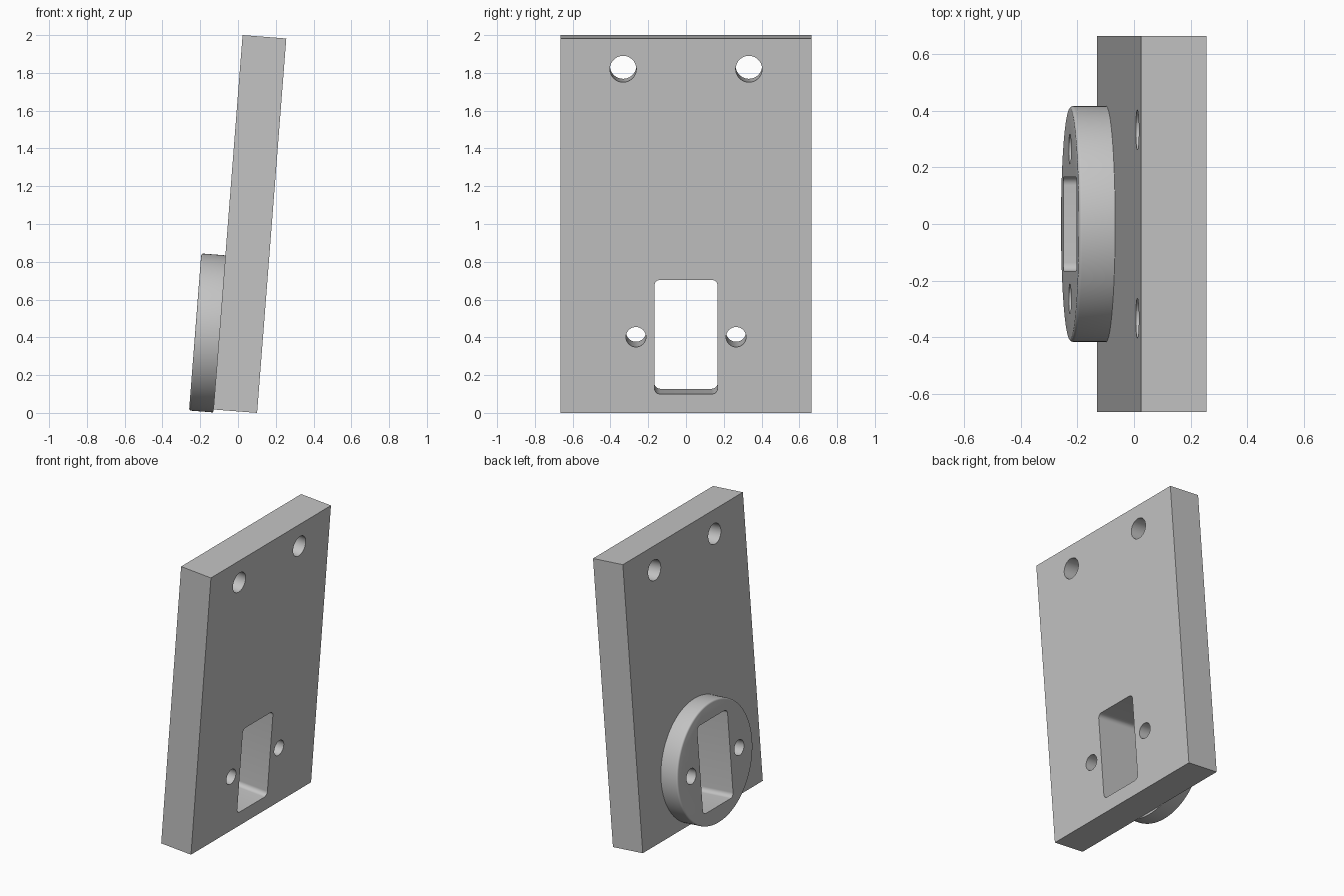
import bpy, bmesh, math
from mathutils import Matrix

if "Cube" in bpy.data.objects:
    bpy.data.objects.remove(bpy.data.objects["Cube"])

TILT = math.radians(4.46)
LENGTH, HALF_W = 1.988, 0.665      # plate height and half width
PLATE_T, DISC_T = 0.232, 0.128     # thicknesses, measured toward -x
DISC_R, DISC_Z, FILLET = 0.417, 0.4015, 0.012

grey = bpy.data.materials.new("light_grey")
grey.diffuse_color = (0.55, 0.55, 0.55, 1)
grey.use_nodes = True
grey.node_tree.nodes["Principled BSDF"].inputs["Base Color"].default_value = grey.diffuse_color


def circle(cy, cz, r, n):
    return [(cy + r * math.cos(2 * math.pi * i / n),
             cz + r * math.sin(2 * math.pi * i / n)) for i in range(n)]


def rounded_rect(cy, cz, hw, hh, r, n=8):
    pts = []
    for k, (sy, sz) in enumerate([(1, 1), (-1, 1), (-1, -1), (1, -1)]):
        for i in range(n + 1):
            a = math.pi / 2 * (k + i / n)
            pts.append((cy + sy * (hw - r) + r * math.cos(a),
                        cz + sz * (hh - r) + r * math.sin(a)))
    return pts


def loft(name, sections):
    """Closed solid through (x, outline) sections lying in planes of constant x."""
    bm = bmesh.new()
    rings = [[bm.verts.new((x, y, z)) for y, z in pts] for x, pts in sections]
    for a, b in zip(rings, rings[1:]):
        for i in range(len(a)):
            j = (i + 1) % len(a)
            bm.faces.new((a[i], a[j], b[j], b[i]))
    bm.faces.new(rings[0])
    bm.faces.new(rings[-1])
    bmesh.ops.recalc_face_normals(bm, faces=bm.faces)
    me = bpy.data.meshes.new(name)
    bm.to_mesh(me)
    bm.free()
    me.materials.append(grey)
    ob = bpy.data.objects.new(name, me)
    bpy.context.collection.objects.link(ob)
    return ob


def boolean(target, tool, operation):
    """Apply a boolean and discard the tool."""
    mod = target.modifiers.new("boolean", 'BOOLEAN')
    mod.operation, mod.object, mod.solver = operation, tool, 'EXACT'
    bpy.context.view_layer.objects.active = target
    bpy.ops.object.modifier_apply(modifier=mod.name)
    bpy.data.objects.remove(tool)


# Flat back plate
w = HALF_W
plate = loft("mounting_plate", [(0, [(-w, 0), (w, 0), (w, LENGTH), (-w, LENGTH)]),
                                (-PLATE_T, [(-w, 0), (w, 0), (w, LENGTH), (-w, LENGTH)])])

# Round boss with a softened outer rim
face_x = -PLATE_T - DISC_T
sections = [(-PLATE_T, circle(0, DISC_Z, DISC_R, 128))]
for i in range(5):
    a = math.pi / 2 * i / 4
    sections.append((face_x + FILLET * (1 - math.sin(a)),
                     circle(0, DISC_Z, DISC_R - FILLET * (1 - math.cos(a)), 128)))
boss = loft("round_boss", sections)
boolean(plate, boss, 'UNION')

# Through openings: window, boss screw holes, upper mounting holes
outlines = [rounded_rect(0, 0.403, 0.167, 0.303, 0.03)]
for side in (-1, 1):
    outlines.append(circle(side * 0.265, 0.403, 0.053, 48))
    outlines.append(circle(side * 0.333, 1.826, 0.07, 48))
for pts in outlines:
    boolean(plate, loft("cutter", [(0.2, pts), (-0.6, pts)]), 'DIFFERENCE')

# Lean the part back and place it on the floor
plate.data.transform(Matrix.Translation((0.101, 0, 0)) @ Matrix.Rotation(TILT, 4, 'Y'))
bpy.ops.object.select_all(action='DESELECT')
plate.select_set(True)
bpy.context.view_layer.objects.active = plate
bpy.ops.object.shade_smooth_by_angle(angle=math.radians(30))
